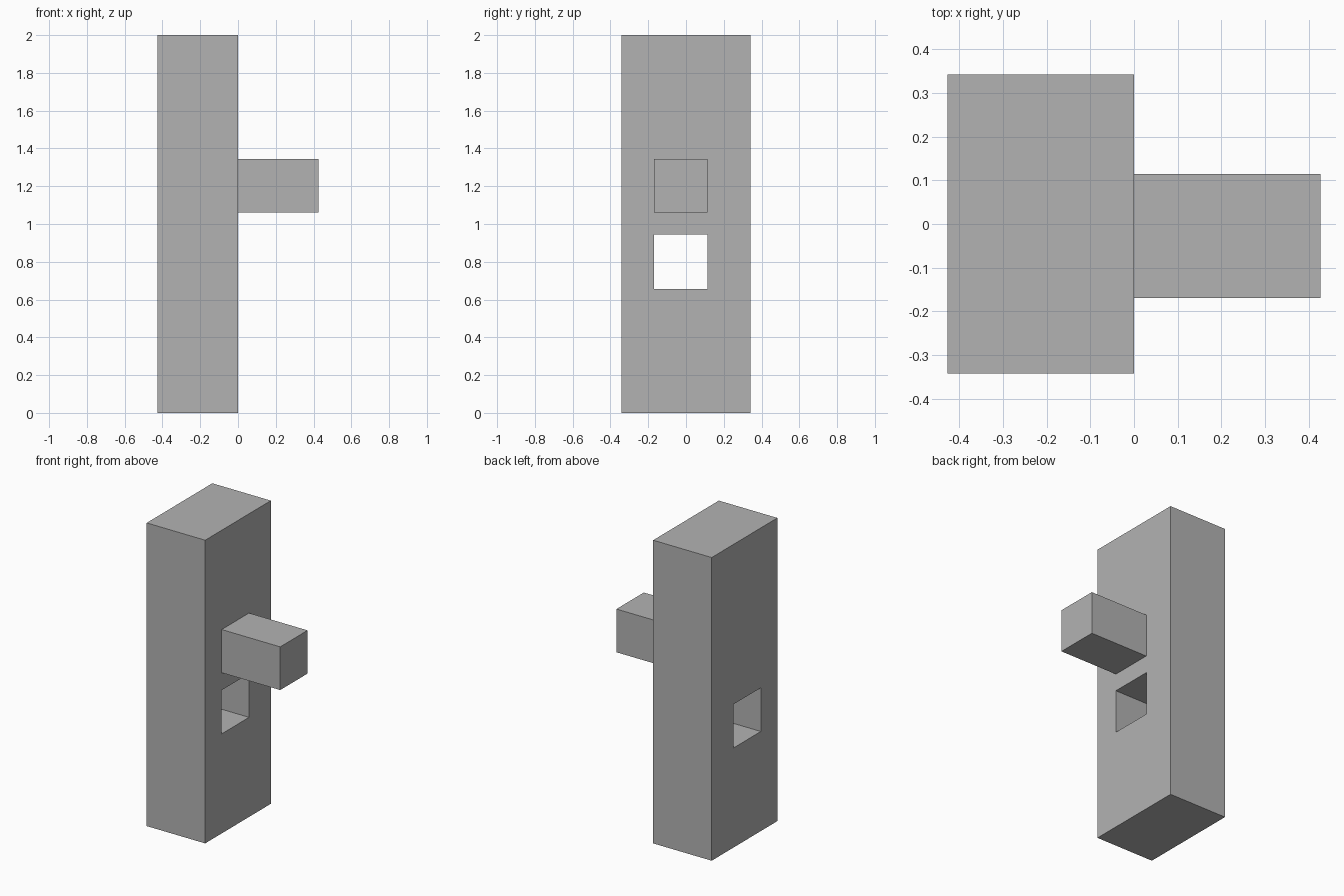
import bpy

default = bpy.data.objects.get("Cube")
if default:
    bpy.data.objects.remove(default, do_unlink=True)

GREY = (0.45, 0.45, 0.45, 1.0)
grey = bpy.data.materials.new("plain grey")
grey.use_nodes = True
grey.diffuse_color = GREY
grey.node_tree.nodes["Principled BSDF"].inputs["Base Color"].default_value = GREY


def box(name, low, high):
    """Box spanning two opposite corners."""
    centre = [(a + b) / 2 for a, b in zip(low, high)]
    bpy.ops.mesh.primitive_cube_add(size=1, location=centre)
    obj = bpy.context.object
    obj.name = name
    obj.scale = [b - a for a, b in zip(low, high)]
    bpy.ops.object.transform_apply(location=False, rotation=False, scale=True)
    obj.data.materials.append(grey)
    return obj


# Shared width of the peg and the matching slot
SIDE_LOW, SIDE_HIGH = -0.17, 0.115

# Tall block and the peg on its left face
block = box("block", (-0.427, -0.342, 0), (0, 0.342, 2))
box("peg", (0, SIDE_LOW, 1.06), (0.427, SIDE_HIGH, 1.345))

# Square slot cut right through the block
cutter = box("slot_cutter", (-0.6, SIDE_LOW, 0.657), (0.2, SIDE_HIGH, 0.945))
slot = block.modifiers.new("slot", "BOOLEAN")
slot.operation = "DIFFERENCE"
slot.solver = "EXACT"
slot.object = cutter
bpy.context.view_layer.objects.active = block
bpy.ops.object.modifier_apply(modifier=slot.name)
bpy.data.objects.remove(cutter, do_unlink=True)
